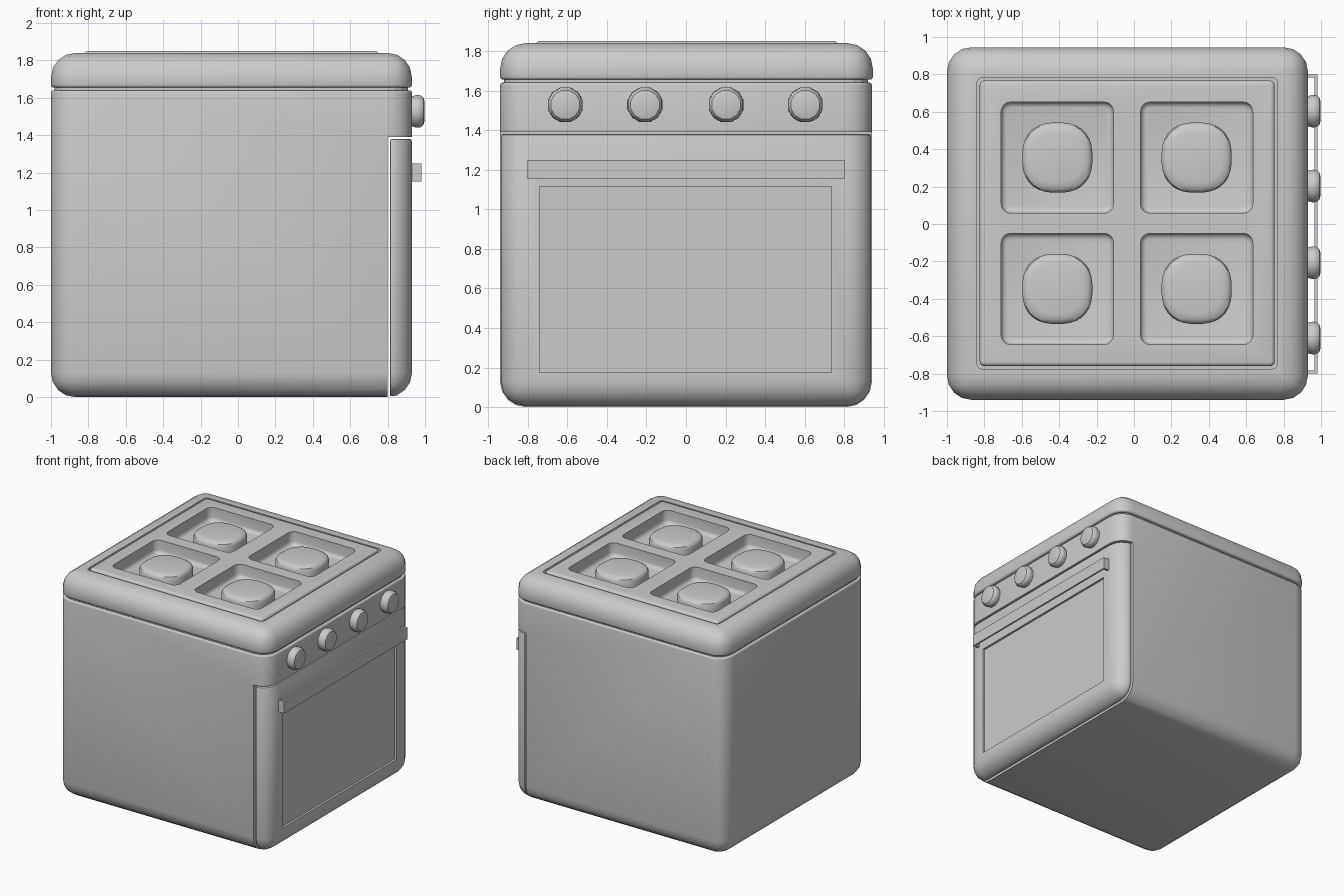
import bpy, bmesh
from math import cos, sin, pi, copysign
from mathutils import Matrix

if "Cube" in bpy.data.objects:
    bpy.data.objects.remove(bpy.data.objects["Cube"])


def finish(name, bm):
    me = bpy.data.meshes.new(name)
    bmesh.ops.recalc_face_normals(bm, faces=bm.faces)
    bm.to_mesh(me)
    bm.free()
    ob = bpy.data.objects.new(name, me)
    bpy.context.collection.objects.link(ob)
    return ob


def activate(ob):
    bpy.ops.object.select_all(action='DESELECT')
    ob.select_set(True)
    bpy.context.view_layer.objects.active = ob


def smooth(ob):
    activate(ob)
    bpy.ops.object.shade_smooth_by_angle(angle=0.6)


def rbox(name, lo, hi, side=0, top=0, bottom=0, seg=4):
    """Box with separately rounded vertical, top and bottom edges."""
    bm = bmesh.new()
    bmesh.ops.create_cube(bm, size=1)
    for v in bm.verts:
        v.co = [(lo[i] + hi[i]) / 2 + v.co[i] * (hi[i] - lo[i]) for i in range(3)]

    def pick(kind):
        out = []
        for e in bm.edges:
            z = [v.co.z for v in e.verts]
            k = 'side' if abs(z[0] - z[1]) > 1e-5 else 'top' if abs(z[0] - hi[2]) < 1e-5 else \
                'bottom' if abs(z[0] - lo[2]) < 1e-5 else ''
            if k == kind and len(e.link_faces) == 2 and e.calc_face_angle(0) > 0.8:
                out.append(e)
        return out

    def bevel(edges, r, n):
        bmesh.ops.bevel(bm, geom=edges, offset=r, segments=n, profile=0.5, affect='EDGES')

    size = {'side': side, 'top': top, 'bottom': bottom}
    big = [e for k in size if size[k] and size[k] == side for e in pick(k)]
    if big:
        bevel(big, side, seg)
    for k in ('top', 'bottom'):
        if size[k] and size[k] != side:
            bevel(pick(k), size[k], 3)
    return finish(name, bm)


def boolean(ob, cutter, op='DIFFERENCE'):
    m = ob.modifiers.new('cut', 'BOOLEAN')
    m.object, m.operation, m.solver = cutter, op, 'EXACT'
    activate(ob)
    bpy.ops.object.modifier_apply(modifier=m.name)
    bpy.data.objects.remove(cutter)


def lathe(name, profile, power, n, matrix):
    """Stacked superellipse rings along z, capped at both ends."""
    bm = bmesh.new()
    rings = []
    for r, z in profile:
        ring = []
        for i in range(n):
            c, s = cos(2 * pi * (i + .5) / n), sin(2 * pi * (i + .5) / n)
            p = [copysign(abs(t) ** (2 / power), t) * r for t in (c, s)]
            ring.append(bm.verts.new((*p, z)))
        rings.append(ring)
    for a, b in zip(rings, rings[1:]):
        for i in range(n):
            bm.faces.new((a[i], a[(i + 1) % n], b[(i + 1) % n], b[i]))
    bm.faces.new(rings[0])
    bm.faces.new(rings[-1])
    bm.transform(matrix)
    smooth(finish(name, bm))


# Body with a notch for the door
LO, HI = (-1, -.94, 0), (.93, .94, 1.64)
body = rbox('body', LO, HI, .13, .012, .13)
boolean(body, rbox('cutter', (.8, -2, -1), (2, 2, 1.39)))
smooth(body)

# Oven door cut from the same rounded shape, with a recessed window
door = rbox('oven_door', LO, HI, .13, .012, .13)
boolean(door, rbox('cutter', (.812, -2, -1), (2, 2, 1.38)), 'INTERSECT')
bev = door.modifiers.new('edge', 'BEVEL')
bev.width, bev.segments, bev.limit_method, bev.angle_limit = .012, 2, 'ANGLE', .8
activate(door)
bpy.ops.object.modifier_apply(modifier=bev.name)
boolean(door, rbox('cutter', (.912, -.74, .175), (2, .735, 1.115)))
smooth(door)

# Neck in the seam, and lid
rbox('seam_neck', (-.98, -.92, 1.6), (.91, .92, 1.68), .12)
lid = rbox('lid', (-1, -.94, 1.655), (.93, .945, 1.84), .13, .13, .015)
boolean(lid, rbox('cutter', (-.84, -.775, 1.72), (.768, .782, 2), .03))
smooth(lid)

# Hob tray with four wells
tray = rbox('hob_tray', (-.825, -.76, 1.7), (.752, .767, 1.85), .025, .02)
centres = [(x, y) for x in (-.41, .335) for y in (-.347, .355)]
for x, y in centres:
    boolean(tray, rbox('cutter', (x - .3, y - .297, 1.74), (x + .3, y + .297, 2), .05, 0, .03))
smooth(tray)

# Burners
for i, (x, y) in enumerate(centres):
    lathe(f'burner_{i + 1}', [(.188, 1.735), (.188, 1.80), (.181, 1.818), (.165, 1.829), (.135, 1.835)],
          2.5, 32, Matrix.Translation((x, y, 0)))

# Control knobs
for i, y in enumerate((-.61, -.207, .203, .603)):
    lathe(f'knob_{i + 1}', [(.085, 0), (.085, .01), (.091, .03), (.088, .05), (.075, .066), (.05, .072)],
          2, 12, Matrix.Translation((.926, y, 1.528)) @ Matrix.Rotation(pi / 2, 4, 'Y'))

# Door handle: thin strap with two end brackets
rbox('handle_strap', (.966, -.8, 1.152), (.981, .8, 1.25))
for s, side in ((-1, 'left'), (1, 'right')):
    a, b = sorted((s * .8, s * .782))
    rbox(f'handle_bracket_{side}', (.92, a, 1.152), (.967, b, 1.25))
